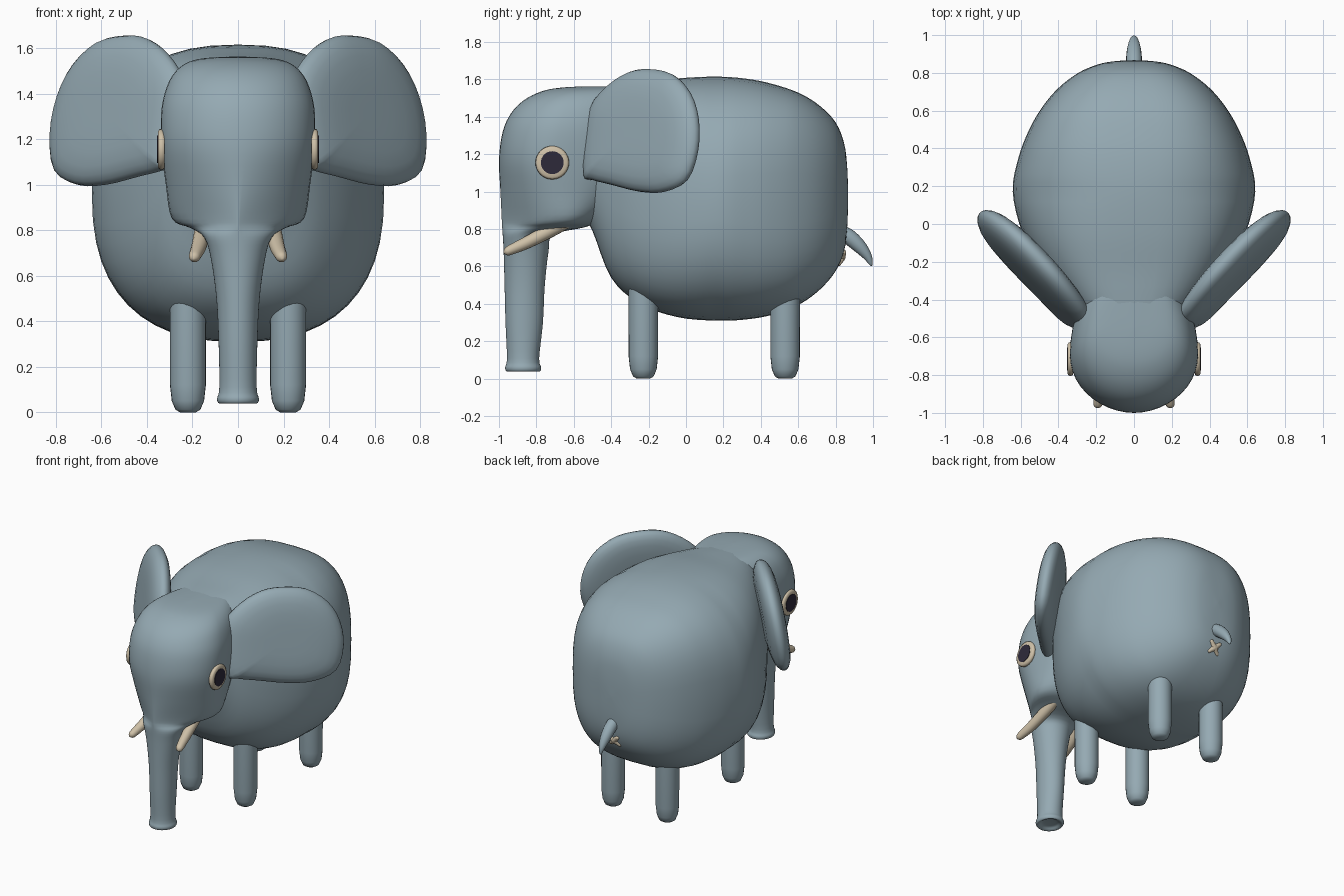
import bpy, bmesh, math
from mathutils import Vector, Matrix

if "Cube" in bpy.data.objects:
    bpy.data.objects.remove(bpy.data.objects["Cube"])


def material(name, rgb):
    m = bpy.data.materials.new(name)
    m.diffuse_color = (*rgb, 1)
    m.use_nodes = True
    m.node_tree.nodes["Principled BSDF"].inputs["Base Color"].default_value = m.diffuse_color
    return m


GREY = material("grey_skin", (0.30, 0.40, 0.45))
IVORY = material("ivory", (0.62, 0.53, 0.39))
DARK = material("dark_pupil", (0.027, 0.023, 0.042))


def finish(bm, name, mat, angle=50):
    bmesh.ops.recalc_face_normals(bm, faces=bm.faces)
    mesh = bpy.data.meshes.new(name)
    bm.to_mesh(mesh)
    bm.free()
    ob = bpy.data.objects.new(name, mesh)
    bpy.context.collection.objects.link(ob)
    mesh.materials.append(mat)
    bpy.ops.object.select_all(action='DESELECT')
    ob.select_set(True)
    bpy.context.view_layer.objects.active = ob
    bpy.ops.object.shade_smooth_by_angle(angle=math.radians(angle))
    return ob


def smooth(pts, steps=4, closed=False):
    """Resample a list of tuples with a Catmull-Rom spline."""
    n, out = len(pts), []
    get = (lambda i: pts[i % n]) if closed else (lambda i: pts[max(0, min(n - 1, i))])
    for i in range(n if closed else n - 1):
        for s in range(steps):
            t = s / steps
            out.append(tuple(
                0.5 * (2 * b + (c - a) * t + (2 * a - 5 * b + 4 * c - d) * t * t
                       + (3 * b - a - 3 * c + d) * t ** 3)
                for a, b, c, d in zip(get(i - 1), get(i), get(i + 1), get(i + 2))))
    if not closed:
        out.append(pts[-1])
    return out


def loft(name, rings, mat, angle=50):
    """Skin a list of closed rings and cap both ends."""
    bm = bmesh.new()
    vs = [[bm.verts.new(p) for p in r] for r in rings]
    n = len(vs[0])
    for a, b in zip(vs, vs[1:]):
        for i in range(n):
            j = (i + 1) % n
            bm.faces.new((a[i], a[j], b[j], b[i]))
    bm.faces.new(vs[0])
    bm.faces.new(vs[-1])
    return finish(bm, name, mat, angle)


def circle(n=36):
    return [(math.cos(2 * math.pi * i / n), math.sin(2 * math.pi * i / n)) for i in range(n)]


def power(v, e):
    return math.copysign(abs(v) ** e, v)


def tube(name, pts, mat, n=16):
    """Tapered tube through (x, y, z, radius) points."""
    pts = smooth(pts)
    rings = []
    for i, p in enumerate(pts):
        a, b = pts[max(0, i - 1)], pts[min(len(pts) - 1, i + 1)]
        q = (Vector(b[:3]) - Vector(a[:3])).to_track_quat('Z', 'Y')
        rings.append([Vector(p[:3]) + q @ Vector((c * p[3], s * p[3], 0)) for c, s in circle(n)])
    return loft(name, rings, mat)


def body_ring(y, w, lo, hi):
    """Rounded-square section, squarer towards both ends."""
    e = 2 / (2.4 + 0.45 * min(1, abs(y - 0.17) / 0.4))
    return [(w * power(c, e), y, (lo + hi) / 2 + (hi - lo) / 2 * power(s, e))
            for c, s in circle(48)]


# Body: sections along y (y, half width, bottom z, top z)
body = [(-0.56, 0.20, 0.90, 1.50), (-0.50, 0.26, 0.79, 1.55), (-0.40, 0.37, 0.54, 1.565),
        (-0.25, 0.485, 0.403, 1.58), (-0.05, 0.59, 0.33, 1.605), (0.17, 0.642, 0.31, 1.615),
        (0.35, 0.612, 0.32, 1.60), (0.50, 0.555, 0.352, 1.565), (0.62, 0.485, 0.405, 1.52),
        (0.72, 0.40, 0.48, 1.455), (0.80, 0.295, 0.575, 1.37), (0.845, 0.19, 0.68, 1.26),
        (0.862, 0.10, 0.81, 1.13), (0.867, 0.005, 0.97, 0.98)]
loft("body", [body_ring(*st) for st in smooth(body)], GREY, 80)

# Head and trunk: sections along z (z, half width, front y, widest y, back y, front taper)
head = [(0.058, 0.01, -0.88, -0.87, -0.86, 1), (0.055, 0.05, -0.92, -0.87, -0.82, 1),
        (0.042, 0.07, -0.945, -0.87, -0.795, 1), (0.04, 0.085, -0.96, -0.87, -0.78, 1),
        (0.06, 0.092, -0.967, -0.87, -0.774, 1), (0.11, 0.082, -0.957, -0.87, -0.785, 1),
        (0.30, 0.085, -0.965, -0.868, -0.765, 1), (0.50, 0.095, -0.97, -0.86, -0.755, 1),
        (0.68, 0.12, -0.975, -0.86, -0.735, 1), (0.77, 0.15, -0.98, -0.85, -0.71, 1.1),
        (0.81, 0.21, -0.983, -0.74, -0.54, 1.6), (0.85, 0.29, -0.985, -0.65, -0.46, 1.8),
        (1.00, 0.317, -0.992, -0.67, -0.30, 1.35), (1.17, 0.336, -1.0, -0.70, -0.20, 1.05),
        (1.32, 0.337, -0.98, -0.68, -0.20, 1), (1.42, 0.316, -0.935, -0.65, -0.20, 1),
        (1.49, 0.28, -0.865, -0.62, -0.20, 1), (1.535, 0.225, -0.775, -0.58, -0.20, 1),
        (1.555, 0.15, -0.68, -0.52, -0.20, 1), (1.563, 0.02, -0.55, -0.45, -0.30, 1)]
loft("head_and_trunk",
     [[(w * power(c, k if s < 0 else 1), yc + s * ((yb - yc) if s > 0 else (yc - yf)), z)
       for c, s in circle(44)] for z, w, yf, yc, yb, k in smooth(head)], GREY, 80)

# Ear outline: distance outwards from the head, height
ear = [(-0.01, 1.085), (-0.03, 1.26), (-0.015, 1.45), (0.10, 1.57), (0.24, 1.64), (0.38, 1.655),
       (0.55, 1.628), (0.69, 1.53), (0.77, 1.39), (0.79, 1.22), (0.735, 1.06), (0.58, 0.998),
       (0.40, 1.0), (0.20, 1.035), (0.05, 1.062)]


def ear_ring(side, angle):
    off, k = 0.075 * math.sin(angle), max(math.cos(angle), 0.0) ** 0.45
    ring = []
    for u, z in smooth(ear, 3, True):
        u, z = 0.38 + (u - 0.38) * k, 1.32 + (z - 1.32) * k
        n = off + 0.012 + (1.33 - z) * 0.15
        ring.append((side * (0.26 + u * 0.68 + n * 0.73), -0.50 + u * 0.73 - n * 0.68, z))
    return ring


for side, label in ((-1, "left"), (1, "right")):
    loft("ear_" + label, [ear_ring(side, math.radians(a)) for a in
                          (-89.5, -85, -75, -60, -45, -30, -15, 0, 15, 30, 45, 60, 75, 85, 89.5)],
         GREY, 80)

    # Legs with rounded feet
    for y, end in ((-0.228, "front"), (0.53, "back")):
        leg = [(0.0, 0.005), (0.0, 0.035), (0.012, 0.055), (0.05, 0.071), (0.12, 0.079), (0.6, 0.08)]
        loft(f"{end}_leg_{label}",
             [[(side * 0.22 + r * c, y + r * s, z) for c, s in circle(24)] for z, r in leg], GREY, 70)

    # Tusks
    tube("tusk_" + label,
         [(side * 0.145, -0.62, 0.85, 0.036), (side * 0.155, -0.72, 0.795, 0.037),
          (side * 0.172, -0.85, 0.728, 0.033), (side * 0.188, -0.935, 0.69, 0.027),
          (side * 0.194, -0.962, 0.677, 0.02), (side * 0.196, -0.973, 0.671, 0.004)], IVORY)

    # Eyes: thin rounded disc with a dark plate
    profile = [(0.322, 0.082), (0.332, 0.09), (0.345, 0.088), (0.352, 0.078), (0.352, 0.05)]
    loft("eye_" + label, [[(side * x, -0.715 + r * c, 1.155 + r * s) for c, s in circle(32)]
                          for x, r in profile], IVORY)
    loft("pupil_" + label, [[(side * x, -0.715 + 0.061 * c, 1.155 + 0.061 * s)
                             for c, s in circle(32)] for x in (0.350, 0.355)], DARK)

# Tail
tube("tail", [(0, 0.78, 0.80, 0.036), (0, 0.86, 0.765, 0.042), (0, 0.925, 0.71, 0.037),
              (0, 0.97, 0.655, 0.024), (0, 0.988, 0.615, 0.011), (0, 0.991, 0.602, 0.002)], GREY)

# Small cross below the tail, leaning with the rump
center = Vector((0, 0.83, 0.645))
lean = Matrix.Rotation(math.radians(-25), 3, 'X')
for i, turn in enumerate((45, -45)):
    d = lean @ Vector((math.sin(math.radians(turn)), 0, math.cos(math.radians(turn))))
    tube(f"cross_bar_{i + 1}", [(*(center + d * t), r) for t, r in
                                ((-0.06, 0.002), (-0.055, 0.011), (-0.03, 0.016), (0, 0.021),
                                 (0.03, 0.016), (0.055, 0.011), (0.06, 0.002))], IVORY, 12)
